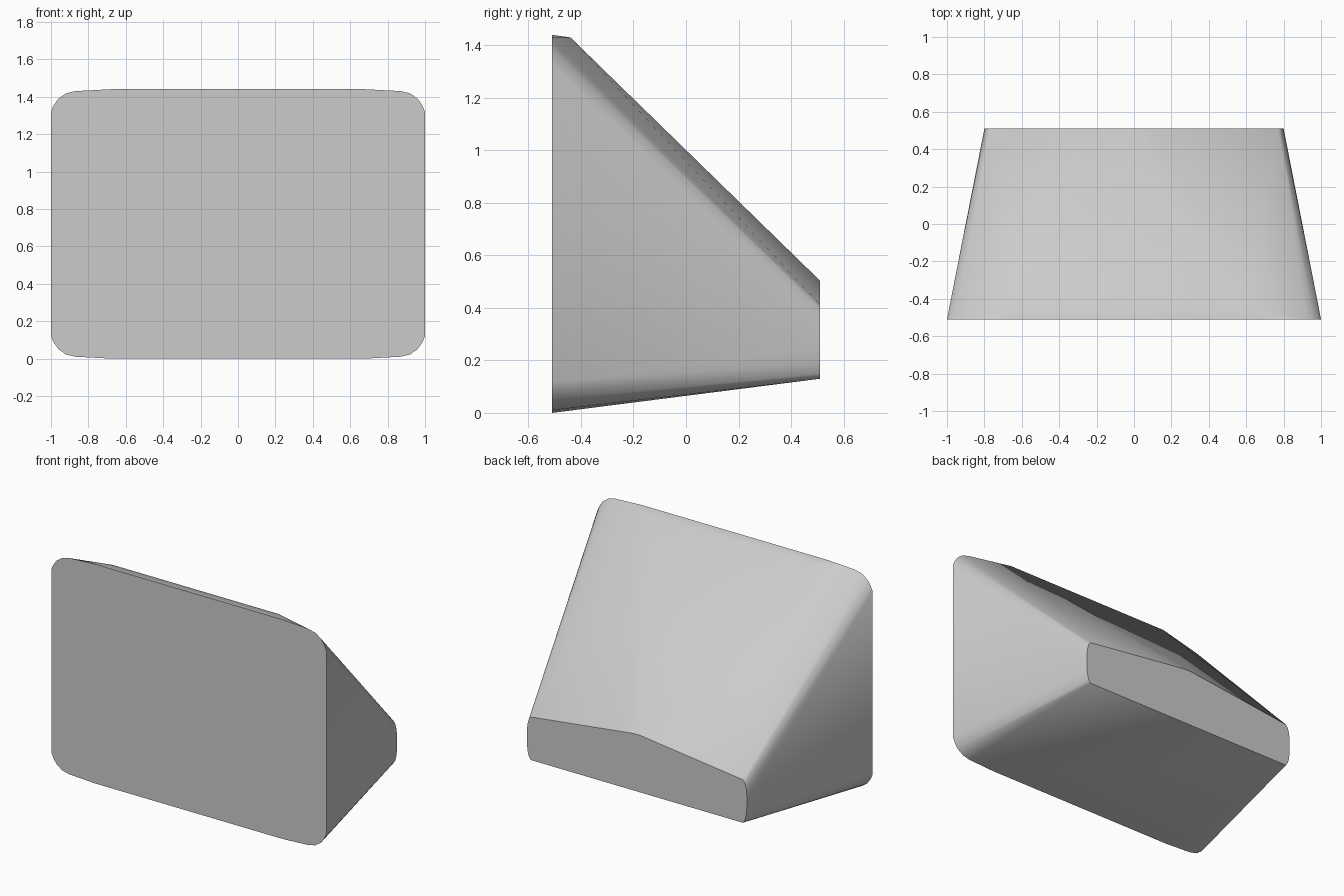
import bpy, bmesh, math

cube = bpy.data.objects.get("Cube")
if cube:
    bpy.data.objects.remove(cube, do_unlink=True)

# Flat grey finish
grey = bpy.data.materials.new("plain grey")
grey.use_nodes = True
colour = (0.6, 0.6, 0.6, 1)
grey.diffuse_color = colour
grey.node_tree.nodes["Principled BSDF"].inputs["Base Color"].default_value = colour

# Half outlines as (x, z): wide rounded front, small peaked back
HALF_DEPTH = 0.51
front_corner = [(0.68, 0), (0.87, 0.01), (0.92, 0.022), (0.96, 0.05), (0.985, 0.085), (1, 0.12)]
FRONT_HEIGHT = 1.44
front = front_corner + [(x, FRONT_HEIGHT - z) for x, z in front_corner]
back = [(0.77, 0.13), (0.785, 0.15), (0.795, 0.19), (0.8, 0.25), (0.8, 0.31),
        (0.795, 0.36), (0.785, 0.395), (0.77, 0.413), (0.06, 0.5), (0.025, 0.504)]
# Crest just behind the front's top edge
crest = [(0.6, 1.43)]

# Wedge body: convex skin over the mirrored outlines
bm = bmesh.new()
for outline, y in ((front, -HALF_DEPTH), (crest, -0.44), (back, HALF_DEPTH)):
    for x, z in outline:
        for side in (-1, 1):
            bm.verts.new((side * x, y, z))
hull = bmesh.ops.convex_hull(bm, input=bm.verts[:])
loose = {v for v in hull["geom_interior"] + hull["geom_unused"]
         if isinstance(v, bmesh.types.BMVert)}
bmesh.ops.delete(bm, geom=list(loose), context="VERTS")
bmesh.ops.dissolve_limit(bm, angle_limit=math.radians(0.2), verts=bm.verts[:], edges=bm.edges[:])
bmesh.ops.recalc_face_normals(bm, faces=bm.faces[:])

mesh = bpy.data.meshes.new("wedge_body")
bm.to_mesh(mesh)
bm.free()
mesh.materials.append(grey)
body = bpy.data.objects.new("wedge_body", mesh)
bpy.context.collection.objects.link(body)

# Smooth rounded corners, crisp front and back rims
bpy.ops.object.select_all(action="DESELECT")
body.select_set(True)
bpy.context.view_layer.objects.active = body
bpy.ops.object.shade_smooth_by_angle(angle=math.radians(40))
